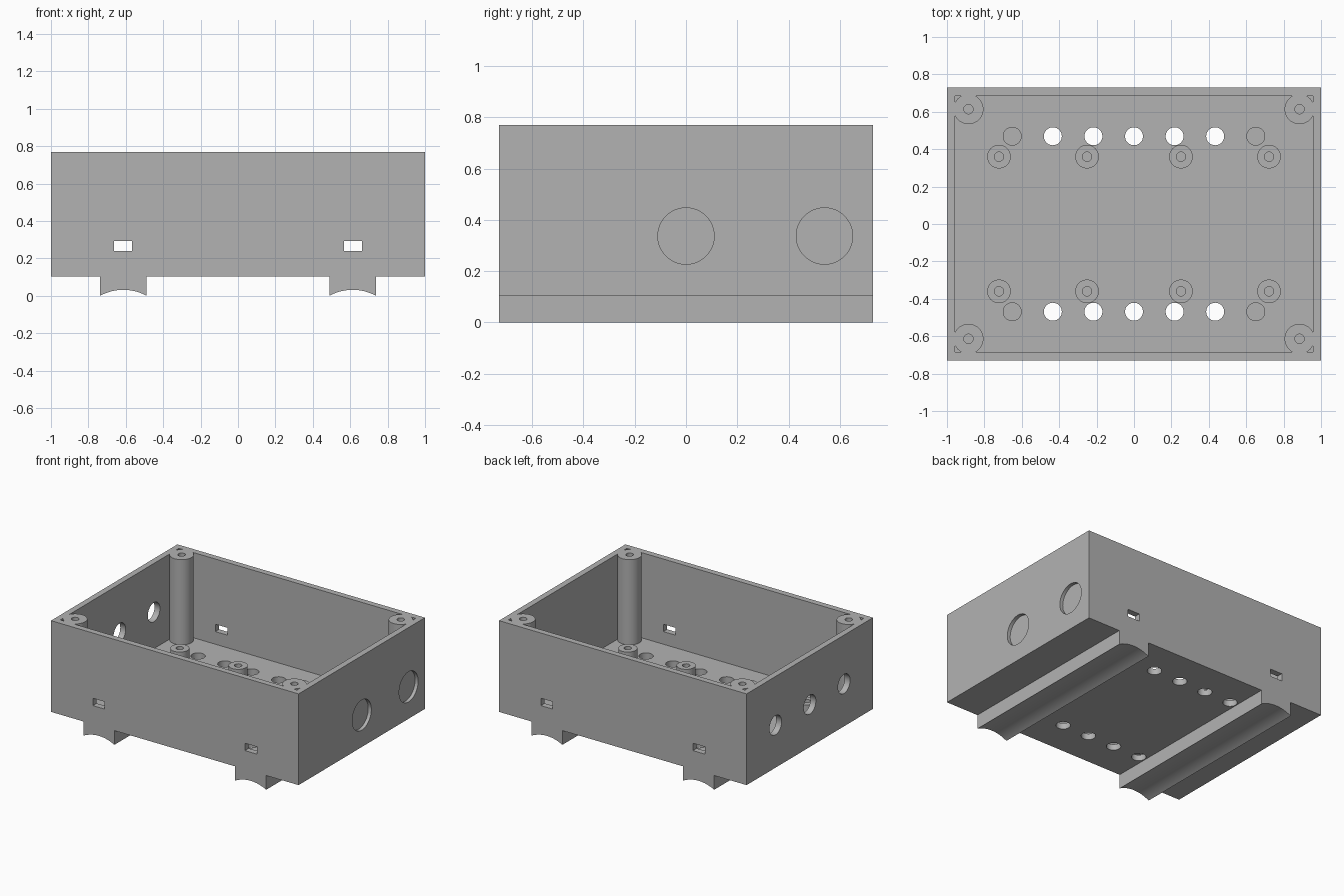
import bpy, bmesh, math
from mathutils import Matrix, Vector

if "Cube" in bpy.data.objects:
    bpy.data.objects.remove(bpy.data.objects["Cube"])

grey = bpy.data.materials.new("plain grey")
grey.use_nodes = True
COLOUR = (0.448, 0.448, 0.448, 1)
grey.diffuse_color = COLOUR
grey.node_tree.nodes["Principled BSDF"].inputs["Base Color"].default_value = COLOUR

# Main dimensions
X, Y, WALL = 1.0, 0.729, 0.044
BASE, TOP = 0.104, 0.77
FLOOR = BASE + WALL
SIDES = (-1, 1)


def new_object(name, bm):
    bmesh.ops.recalc_face_normals(bm, faces=bm.faces)
    mesh = bpy.data.meshes.new(name)
    bm.to_mesh(mesh)
    bm.free()
    mesh.materials.append(grey)
    obj = bpy.data.objects.new(name, mesh)
    bpy.context.collection.objects.link(obj)
    return obj


def add_box(bm, low, high):
    low, high = Vector(low), Vector(high)
    matrix = Matrix.Translation((low + high) / 2) @ Matrix.Diagonal((*(high - low), 1))
    bmesh.ops.create_cube(bm, size=1, matrix=matrix)


def add_cylinder(bm, radius, low, high, along_x=False):
    low, high = Vector(low), Vector(high)
    matrix = Matrix.Translation((low + high) / 2)
    if along_x:
        matrix = matrix @ Matrix.Rotation(math.pi / 2, 4, "Y")
    bmesh.ops.create_cone(bm, cap_ends=True, segments=48, radius1=radius,
                          radius2=radius, depth=(high - low).length, matrix=matrix)


def combine(target, bm, operation):
    """Apply a boolean with a temporary helper, then remove the helper."""
    helper = new_object("helper", bm)
    helper.hide_render = True
    mod = target.modifiers.new("boolean", "BOOLEAN")
    mod.object, mod.operation, mod.solver = helper, operation, "EXACT"
    bpy.context.view_layer.objects.active = target
    bpy.ops.object.modifier_apply(modifier=mod.name)
    bpy.data.objects.remove(helper)


def smooth(obj):
    bpy.ops.object.select_all(action="DESELECT")
    obj.select_set(True)
    bpy.context.view_layer.objects.active = obj
    bpy.ops.object.shade_smooth_by_angle(angle=math.radians(30))


# Open case
bm = bmesh.new()
add_box(bm, (-X, -Y, BASE), (X, Y, TOP))
case = new_object("case", bm)
bm = bmesh.new()
add_box(bm, (WALL - X, WALL - Y, FLOOR), (X - WALL, Y - WALL, TOP + 0.2))
combine(case, bm, "DIFFERENCE")

# Corner screw posts, merged into the walls
corners = [(sx * 0.885, sy * 0.614) for sx in SIDES for sy in SIDES]
bm = bmesh.new()
for x, y in corners:
    add_cylinder(bm, 0.08, (x, y, FLOOR - 0.02), (x, y, TOP))
combine(case, bm, "UNION")

# All openings in the case
bm = bmesh.new()
for x, y in corners:
    add_cylinder(bm, 0.025, (x, y, TOP - 0.3), (x, y, TOP + 0.1))
for sy in SIDES:
    # Row of floor holes
    for i in range(-3, 4):
        x, y = i * 0.217, sy * 0.469
        add_cylinder(bm, 0.048, (x, y, BASE - 0.05), (x, y, FLOOR + 0.05))
    # Tie slots in the front and back walls
    for sx in SIDES:
        x, y = sx * 0.614, sy * Y
        add_box(bm, (x - 0.048, y - 0.1, 0.24), (x + 0.048, y + 0.1, 0.294))
# Cable holes through one end wall
for y in (-0.395, 0, 0.395):
    add_cylinder(bm, 0.07, (-X - 0.1, y, 0.414), (-X + 0.1, y, 0.414), True)
# Shallow knock-outs on the other end wall
for y in (0, 0.54):
    add_cylinder(bm, 0.11, (X - 0.025, y, 0.337), (X + 0.1, y, 0.337), True)
combine(case, bm, "DIFFERENCE")
smooth(case)

# Hollow board standoffs sharing one mesh
bm = bmesh.new()
add_cylinder(bm, 0.063, (0, 0, 0), (0, 0, 0.08))
standoff = new_object("standoff", bm)
bm = bmesh.new()
add_cylinder(bm, 0.025, (0, 0, -0.1), (0, 0, 0.2))
combine(standoff, bm, "DIFFERENCE")
smooth(standoff)
spots = [(x, sy * 0.36) for x in (-0.722, -0.251, 0.251, 0.722) for sy in SIDES]
for i, (x, y) in enumerate(spots):
    obj = standoff
    if i:
        obj = standoff.copy()
        bpy.context.collection.objects.link(obj)
    obj.location = (x, y, FLOOR)

# Pipe saddle rails: extruded profile with a hollow arc underneath
HALF, SAG, STEPS = 0.125, 0.032, 20
RADIUS = (HALF ** 2 + SAG ** 2) / (2 * SAG)
for sx, name in zip(SIDES, ("right_rail", "left_rail")):
    profile = [(HALF, BASE), (-HALF, BASE)]
    for i in range(STEPS + 1):
        x = HALF * (2 * i / STEPS - 1)
        profile.append((x, SAG - RADIUS + math.sqrt(RADIUS ** 2 - x ** 2)))
    bm = bmesh.new()
    face = bm.faces.new([bm.verts.new((sx * 0.613 + x, -Y, z)) for x, z in profile])
    result = bmesh.ops.extrude_face_region(bm, geom=[face])
    moved = [v for v in result["geom"] if isinstance(v, bmesh.types.BMVert)]
    bmesh.ops.translate(bm, verts=moved, vec=(0, 2 * Y, 0))
    smooth(new_object(name, bm))
